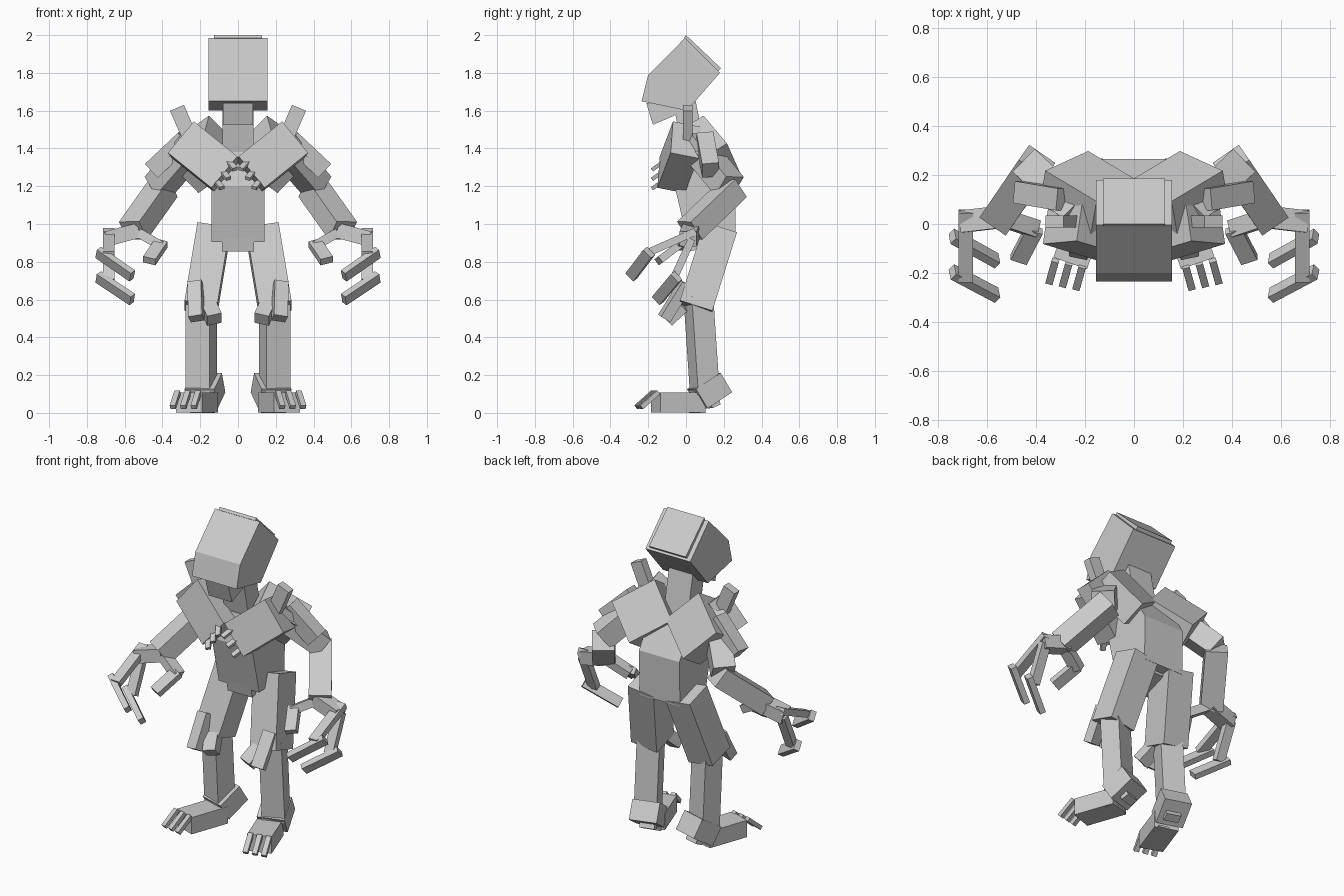
import bpy
import bmesh
from mathutils import Vector

cube = bpy.data.objects.get("Cube")
if cube:
    bpy.data.objects.remove(cube, do_unlink=True)

grey = bpy.data.materials.new("plain_grey")
grey.use_nodes = True
colour = (0.6, 0.6, 0.6, 1)
grey.diffuse_color = colour
grey.node_tree.nodes["Principled BSDF"].inputs["Base Color"].default_value = colour


def finish(name, bm):
    bmesh.ops.recalc_face_normals(bm, faces=bm.faces)
    mesh = bpy.data.meshes.new(name)
    bm.to_mesh(mesh)
    bm.free()
    mesh.materials.append(grey)
    obj = bpy.data.objects.new(name, mesh)
    bpy.context.collection.objects.link(obj)


def beam(name, start, end, width, depth, side=(1, 0, 0)):
    """Box from start to end; width is measured along the side direction."""
    a, b = Vector(start), Vector(end)
    axis = (b - a).normalized()
    u = Vector(side)
    u = (u - axis * u.dot(axis)).normalized()
    v = axis.cross(u)
    bm = bmesh.new()
    bmesh.ops.create_cube(bm, size=1)
    for vert in bm.verts:
        p = vert.co.copy()
        vert.co = (a + b) / 2 + u * p.x * width + v * p.y * depth + (b - a) * p.z
    finish(name, bm)


def pair(name, start, end, width, depth, side=(1, 0, 0)):
    """The same beam on the left and on the right."""
    for label, s in (("left", 1), ("right", -1)):
        flip = [(s * p[0], p[1], p[2]) for p in (start, end, side)]
        beam(f"{label}_{name}", flip[0], flip[1], width, depth, flip[2])


def slab_pair(name, top, outer, bottom, depth, inward):
    """Mirrored rectangular slabs given by three corners of the outer face."""
    t, o, b = Vector(top), Vector(outer), Vector(bottom)
    normal = (o - t).cross(b - o).normalized()
    if normal.y * inward < 0:
        normal.negate()
    shift = normal * depth / 2
    end = (t + o) / 2 + shift
    pair(name, end, end + b - o, (o - t).length, depth, o - t)


def extrude(name, profile, half):
    """Side profile of (y, z) points extended across x."""
    bm = bmesh.new()
    ends = [[bm.verts.new((x, y, z)) for y, z in profile] for x in (-half, half)]
    bm.faces.new(ends[0])
    bm.faces.new(ends[1])
    n = len(profile)
    for i in range(n):
        j = (i + 1) % n
        bm.faces.new((ends[0][i], ends[0][j], ends[1][j], ends[1][i]))
    finish(name, bm)


# Head and neck
extrude("head", [(-.005, 1.985), (.18, 1.80), (.005, 1.60), (-.235, 1.65), (-.20, 1.79)], .155)
extrude("head_back_plate", [(0, 2.0), (.185, 1.825), (.17, 1.81), (-.01, 1.985)], .127)
extrude("jaw", [(-.21, 1.64), (-.175, 1.525), (-.07, 1.57), (.01, 1.62)], .08)
beam("neck", (0, -.01, 1.65), (0, .05, 1.36), .165, .12)

# Torso
extrude("belly", [(-.02, 1.38), (-.06, 1.2), (.01, .905), (.26, .92), (.265, 1.2), (.14, 1.4)], .14)
extrude("lower_belly", [(0, .95), (.02, .855), (.2, .90), (.2, .95)], .085)
slab_pair("chest_slab", (.23, -.07, 1.54), (.375, -.08, 1.38), (.145, -.15, 1.195), .15, 1)
slab_pair("back_slab", (.16, .09, 1.58), (.355, .22, 1.42), (.18, .30, 1.24), .16, -1)

# Rib claws along the inner lower chest edges
for i in range(3):
    x, z = .03 + .035 * i, 1.32 - .05 * i
    pair(f"rib_claw_{i + 1}", (x + .02, -.12, z + .01), (x - .015, -.175, z - .03), .03, .02)

# Shoulders and arms
pair("shoulder_post", (.323, .01, 1.615), (.23, .01, 1.40), .08, .05)
pair("shoulder_pad", (.28, .10, 1.45), (.455, .13, 1.285), .09, .10, (0, 1, 0))
pair("upper_arm", (.22, .04, 1.43), (.42, .23, 1.20), .13, .13, (1, -1, 0))
pair("forearm", (.395, .255, 1.19), (.555, .02, .965), .13, .12, (1, .7, 0))

# Hands: a palm, two long hooked fingers and a thumb
pair("palm", (.53, .03, .965), (.70, .01, .92), .09, .08, (0, 1, 0))
pair("upper_finger", (.685, .05, .96), (.685, -.23, .835), .06, .04)
pair("upper_finger_tip", (.74, -.195, .85), (.56, -.29, .725), .06, .035, (0, -.6, .8))
pair("lower_finger", (.685, .03, .92), (.685, -.07, .70), .06, .04)
pair("lower_finger_tip", (.74, -.05, .72), (.56, -.15, .60), .06, .035, (0, -.6, .8))
pair("thumb", (.52, .02, .95), (.40, -.02, .88), .07, .05, (0, 1, 0))
pair("thumb_tip", (.405, -.02, .90), (.47, -.145, .805), .07, .04)

# Legs
pair("thigh", (.128, .18, .97), (.197, .05, .555), .175, .18)
pair("knee_guard", (.225, 0, .685), (.22, -.115, .50), .075, .06, (1, .3, 0))
pair("knee_nub", (.16, -.01, .57), (.125, -.09, .495), .08, .07)
pair("shin", (.195, .065, .62), (.195, .10, .10), .135, .12, (1, .35, 0))

# Feet, turned outwards
pair("heel", (.195, .06, .075), (.155, .19, .16), .165, .12, (1, .3, 0))
pair("heel_spur", (.165, .13, .08), (.16, .15, .035), .09, .05, (1, .3, 0))
pair("foot", (.175, .08, .055), (.26, -.16, .055), .145, .105, (1, .35, 0))
pair("sole", (.18, .09, .006), (.195, .03, .006), .12, .012, (1, .3, 0))
for i in (-1, 0, 1):
    x, y = .265 + .055 * i, -.17 + .012 * i
    pair(f"toe_{i + 2}", (x, y + .01, .11), (x + .025, y - .08, .03), .03, .025, (1, .3, 0))
